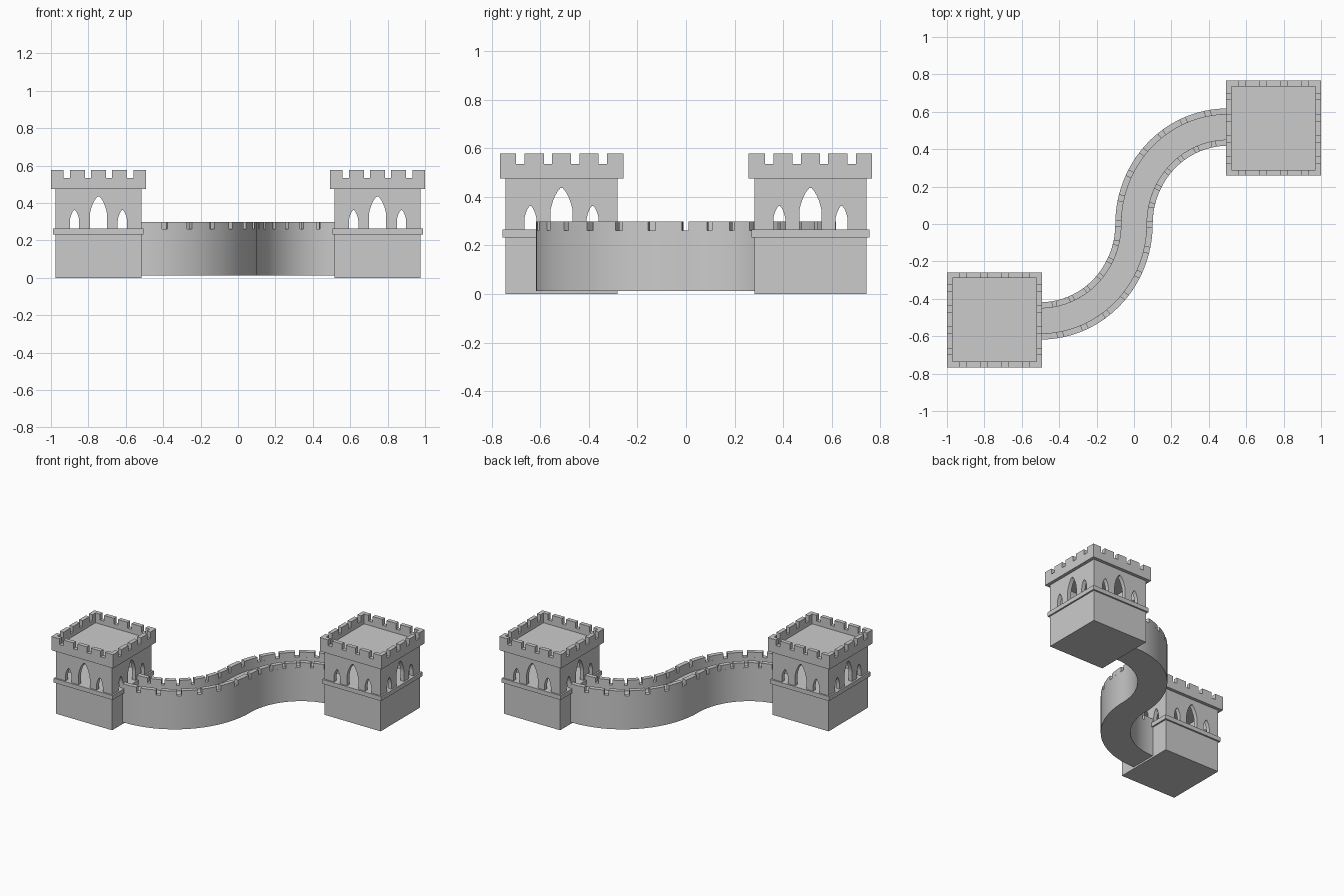
import bpy, bmesh, math
from mathutils import Vector, Matrix

if "Cube" in bpy.data.objects:
    bpy.data.objects.remove(bpy.data.objects["Cube"])


def finish(name, bm, smooth=False):
    bmesh.ops.recalc_face_normals(bm, faces=bm.faces)
    me = bpy.data.meshes.new(name)
    bm.to_mesh(me)
    bm.free()
    ob = bpy.data.objects.new(name, me)
    bpy.context.collection.objects.link(ob)
    if smooth:
        bpy.ops.object.select_all(action='DESELECT')
        ob.select_set(True)
        bpy.context.view_layer.objects.active = ob
        bpy.ops.object.shade_smooth_by_angle(angle=math.radians(30))
    return ob


def box(bm, x0, x1, y0, y1, z0, z1, rot=0.0):
    m = (Matrix.Rotation(rot, 4, 'Z')
         @ Matrix.Translation(((x0 + x1) / 2, (y0 + y1) / 2, (z0 + z1) / 2))
         @ Matrix.Diagonal((x1 - x0, y1 - y0, z1 - z0, 1)))
    bmesh.ops.create_cube(bm, size=1, matrix=m)


def arch_prism(bm, cx, w, z0, spring, top, rot):
    # pointed arch outline pushed right through the tower
    side = [(w, z0)]
    for i in range(7):
        a = math.radians(80) * i / 6
        side.append((w * (1 - (i / 6) ** 1.8 * 0.9), spring + (top - spring) * math.sin(a) / math.sin(math.radians(80)) * (0.55 + 0.45 * i / 6)))
    outline = side + [(-x, z) for x, z in reversed(side)]
    r = Matrix.Rotation(rot, 4, 'Z')
    rings = [[bm.verts.new(r @ Vector((cx + x, y, z))) for x, z in outline] for y in (-0.5, 0.5)]
    n = len(outline)
    for i in range(n):
        j = (i + 1) % n
        bm.faces.new((rings[0][i], rings[0][j], rings[1][j], rings[1][i]))
    bm.faces.new(rings[0])
    bm.faces.new(rings[1])


# ---------- tower dimensions ----------
BODY, LEDGE, CROWN, T = 0.23, 0.242, 0.254, 0.03
NOTCHES = [(c - 0.017, c + 0.017) for c in (-0.17, -0.056, 0.056, 0.17)]


def make_tower_parts():
    # solid base
    bm = bmesh.new()
    box(bm, -BODY, BODY, -BODY, BODY, 0, 0.235)
    base = finish("tower_base", bm)
    # ledge
    bm = bmesh.new()
    box(bm, -LEDGE, LEDGE, -LEDGE, LEDGE, 0.233, 0.265)
    ledge = finish("tower_ledge", bm)
    # hollow upper room with pointed windows
    bm = bmesh.new()
    box(bm, -BODY, BODY, -BODY, BODY, 0.26, 0.478)
    walls = finish("tower_walls", bm)
    bm = bmesh.new()
    box(bm, -BODY + T, BODY - T, -BODY + T, BODY - T, 0.2, 0.6)
    cutters = [finish("room_cutter", bm)]
    for rot in (0, math.pi / 2):
        bm = bmesh.new()
        for cx, w, spring, top in ((-0.128, 0.025, 0.305, 0.363), (0, 0.046, 0.335, 0.436), (0.128, 0.025, 0.305, 0.363)):
            arch_prism(bm, cx, w, 0.265, spring, top, rot)
        cutters.append(finish("window_cutter", bm))
    for c in cutters:
        c.hide_render = True
        mod = walls.modifiers.new("cut", 'BOOLEAN')
        mod.operation = 'DIFFERENCE'
        mod.solver = 'EXACT'
        mod.object = c
    dg = bpy.context.evaluated_depsgraph_get()
    baked = bpy.data.meshes.new_from_object(walls.evaluated_get(dg))
    walls.modifiers.clear()
    walls.data = baked
    for c in cutters:
        bpy.data.objects.remove(c)
    # roof slab and battlements
    bm = bmesh.new()
    box(bm, -CROWN, CROWN, -CROWN, CROWN, 0.476, 0.505)
    for k in range(4):
        rot = k * math.pi / 2
        box(bm, -CROWN, CROWN - T, -CROWN, -CROWN + T, 0.505, 0.535, rot)
        edges = [-CROWN] + [e for n in NOTCHES for e in n] + [CROWN - T]
        for a, b in zip(edges[::2], edges[1::2]):
            box(bm, a, b, -CROWN, -CROWN + T, 0.535, 0.578, rot)
    crown = finish("tower_battlements", bm)
    return [base, ledge, walls, crown]


parts = make_tower_parts()
for p in parts:
    q = p.copy()
    q.name = p.name + "_right"
    bpy.context.collection.objects.link(q)
    p.name += "_left"
    p.location = (-0.746, -0.512, 0)
    q.location = (0.746, 0.512, 0)

# ---------- winding wall: two quarter arcs forming an S ----------
RX, RY = 0.5, 0.518
HALF = math.pi / 4 * (RX + RY)


def path(s):
    # point and sideways normal at signed length s from the middle
    sign = 1 if s >= 0 else -1
    a = min(abs(s) / HALF, 1) * math.pi / 2
    p = Vector((RX * (1 - math.cos(a)), RY * math.sin(a))) * sign
    t = Vector((RX * math.sin(a), RY * math.cos(a))).normalized()
    if abs(s) > HALF:
        p.x += sign * (abs(s) - HALF)
    return p, Vector((t.y, -t.x))


def sweep(bm, section, s0, s1, steps):
    rings = []
    for i in range(steps + 1):
        p, n = path(s0 + (s1 - s0) * i / steps)
        rings.append([bm.verts.new((p.x + n.x * o, p.y + n.y * o, z)) for o, z in section])
    m = len(section)
    for a, b in zip(rings, rings[1:]):
        for i in range(m):
            j = (i + 1) % m
            bm.faces.new((a[i], a[j], b[j], b[i]))
    bm.faces.new(rings[0])
    bm.faces.new(rings[-1])


W, TW, END = 0.1, 0.033, HALF + 0.025
# wall body with walkway channel
bm = bmesh.new()
sweep(bm, [(-W, 0.013), (W, 0.013), (W, 0.262), (W - TW, 0.262), (W - TW, 0.22),
           (TW - W, 0.22), (TW - W, 0.262), (-W, 0.262)], -END, END, 64)
finish("winding_wall", bm, True)

# merlons along both edges
bm = bmesh.new()
edges = [-END] + [k * 0.118 + d for k in range(-6, 7) for d in (-0.013, 0.013)] + [END]
for o in (-W, W - TW):
    for a, b in zip(edges[::2], edges[1::2]):
        sweep(bm, [(o, 0.262), (o + TW, 0.262), (o + TW, 0.299), (o, 0.299)], a, b, 4)
finish("winding_wall_merlons", bm, True)
